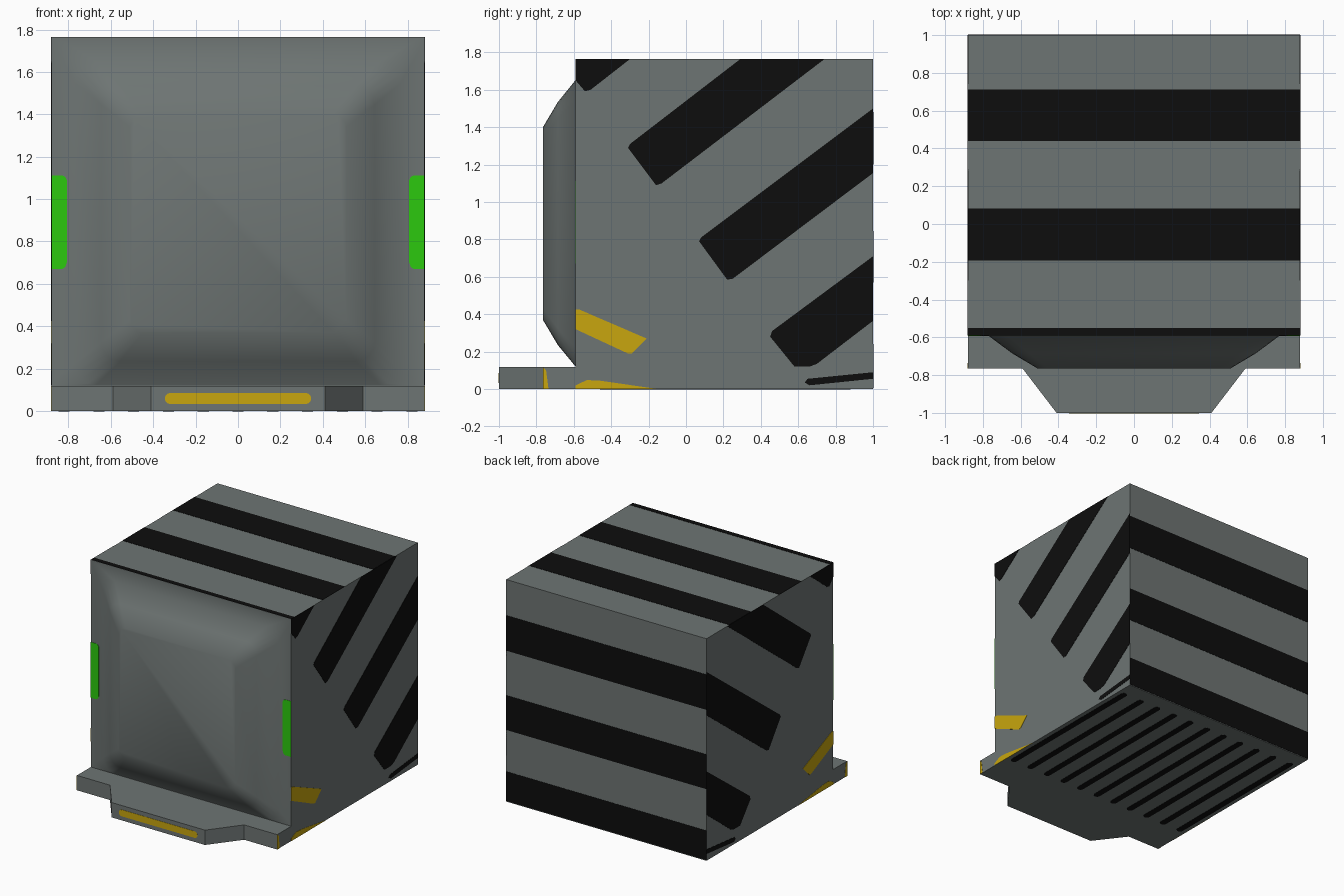
import bpy, bmesh, math

if "Cube" in bpy.data.objects:
    bpy.data.objects.remove(bpy.data.objects["Cube"])


def material(name, rgb):
    m = bpy.data.materials.new(name)
    m.diffuse_color = (*rgb, 1)
    m.use_nodes = True
    m.node_tree.nodes["Principled BSDF"].inputs["Base Color"].default_value = m.diffuse_color
    return m


GREY = material("grey", (0.155, 0.177, 0.172))
BLACK = material("black", (0.004, 0.004, 0.004))
YELLOW = material("yellow", (0.578, 0.381, 0.0044))
GREEN = material("green", (0.025, 0.584, 0.0044))
T = 0.002  # thickness of painted plates


def finish(name, bm, mat):
    bmesh.ops.recalc_face_normals(bm, faces=bm.faces)
    me = bpy.data.meshes.new(name)
    bm.to_mesh(me)
    bm.free()
    me.materials.append(mat)
    ob = bpy.data.objects.new(name, me)
    bpy.context.collection.objects.link(ob)
    return ob


def prism(name, pts, place, d0, d1, mat):
    """Extrude a 2D outline from depth d0 to d1; place maps (u, v, d) to xyz."""
    bm = bmesh.new()
    a = [bm.verts.new(place(u, v, d0)) for u, v in pts]
    b = [bm.verts.new(place(u, v, d1)) for u, v in pts]
    bm.faces.new(a)
    bm.faces.new(b)
    for i in range(len(a)):
        j = (i + 1) % len(a)
        bm.faces.new((a[i], a[j], b[j], b[i]))
    return finish(name, bm, mat)


def rounded(x0, x1, y0, y1, r, n=4):
    pts = []
    for k, (cx, cy) in enumerate([(x1 - r, y1 - r), (x0 + r, y1 - r),
                                  (x0 + r, y0 + r), (x1 - r, y0 + r)]):
        for i in range(n + 1):
            a = math.pi / 2 * (k + i / n)
            pts.append((cx + r * math.cos(a), cy + r * math.sin(a)))
    return pts


def rect(x0, x1, y0, y1):
    return [(x0, y0), (x1, y0), (x1, y1), (x0, y1)]


def flat(u, v, d):
    return (u, v, d)


def facing_y(u, v, d):
    return (u, d, v)


# Main body and front ledge
prism("body", rect(-0.88, 0.88, -0.59, 1.0), flat, 0, 1.764, GREY)
prism("front_ledge",
      [(-0.88, -0.59), (-0.88, -0.765), (-0.59, -0.765), (-0.41, -1), (0.41, -1),
       (0.59, -0.765), (0.88, -0.765), (0.88, -0.59)], flat, 0, 0.118, GREY)

# Smooth pillow bulging out of the front wall
bm = bmesh.new()
rings = []
for y, hw, z0, z1, r in [(-0.591, 0.875, 0.119, 1.76, 0.02),
                         (-0.592, 0.77, 0.122, 1.65, 0.10),
                         (-0.685, 0.645, 0.235, 1.535, 0.09),
                         (-0.765, 0.51, 0.37, 1.40, 0.06)]:
    rings.append([bm.verts.new((x, y, z)) for x, z in rounded(-hw, hw, z0, z1, r)])
for a, b in zip(rings, rings[1:]):
    for i in range(len(a)):
        j = (i + 1) % len(a)
        bm.faces.new((a[i], a[j], b[j], b[i]))
bm.faces.new(rings[-1])
pillow = finish("front_pillow", bm, GREY)
for f in pillow.data.polygons:
    f.use_smooth = True
if sum(f.normal.y * f.area for f in pillow.data.polygons) > 0:
    pillow.data.flip_normals()

# Painted patches on both sides, outlines in (y, z)
side_marks = [
    ("side_stripe_1", BLACK, [(-0.59, 1.764), (-0.30, 1.764), (-0.51, 1.60),
                              (-0.54, 1.592), (-0.59, 1.65)]),
    ("side_stripe_2", BLACK, [(0.29, 1.764), (0.74, 1.764), (-0.13, 1.10),
                              (-0.16, 1.09), (-0.31, 1.29), (-0.30, 1.31)]),
    ("side_stripe_3", BLACK, [(1, 1.50), (1, 1.155), (0.25, 0.59),
                              (0.22, 0.585), (0.07, 0.79), (0.08, 0.81)]),
    ("side_stripe_4", BLACK, [(1, 0.71), (1, 0.365), (0.70, 0.135), (0.66, 0.12),
                              (0.58, 0.12), (0.45, 0.28), (0.46, 0.31)]),
    ("side_stripe_5", BLACK, [(1, 0.09), (1, 0.055), (0.66, 0.02),
                              (0.635, 0.035), (0.65, 0.055)]),
    ("side_flash", YELLOW, [(-0.59, 0.425), (-0.57, 0.425), (-0.21, 0.27),
                            (-0.29, 0.19), (-0.31, 0.19), (-0.59, 0.32)]),
    ("side_low_flash", YELLOW, [(-0.59, 0.0), (-0.59, 0.02), (-0.53, 0.048),
                                (-0.46, 0.045), (-0.15, 0.0)]),
    ("ledge_flash", YELLOW, [(-0.765, 0.0), (-0.765, 0.118), (-0.748, 0.10),
                             (-0.735, 0.0)]),
]
for s, tag in ((1, "right"), (-1, "left")):
    for name, mat, pts in side_marks:
        prism(f"{name}_{tag}", pts, lambda u, v, d: (s * d, u, v),
              0.879, 0.88 + T, mat)
    # Green lamps at the front wall edges
    lamp = [(0.88, 0.67), (0.83, 0.67), (0.815, 0.68), (0.808, 0.70),
            (0.808, 1.09), (0.815, 1.105), (0.83, 1.112), (0.88, 1.112)]
    prism(f"lamp_{tag}", lamp, lambda u, v, d: (s * u, d, v),
          -0.588, -0.592 - T, GREEN)

# Stripes across the top and down the back
for i, (a, b) in enumerate([(0.44, 0.713), (-0.193, 0.083), (-0.589, -0.55)]):
    prism(f"top_stripe_{i + 1}", rect(-0.88, 0.88, a, b), flat,
          1.763, 1.764 + T, BLACK)
for i, (a, b) in enumerate([(1.20, 1.48), (0.57, 0.845), (0.006, 0.24)]):
    prism(f"back_stripe_{i + 1}", rect(-0.88, 0.88, a, b), facing_y,
          0.999, 1 + T, BLACK)

# Slots on the underside
for i in range(11):
    x = -0.82 + 0.164 * i
    prism(f"bottom_slot_{i + 1}", rounded(x - 0.026, x + 0.026, -0.46, 0.88, 0.025),
          flat, 0.001, -T, BLACK)

# Yellow bar on the ledge nose
prism("nose_bar", rounded(-0.345, 0.345, 0.033, 0.085, 0.0255), facing_y,
      -0.999, -1 - T, YELLOW)
